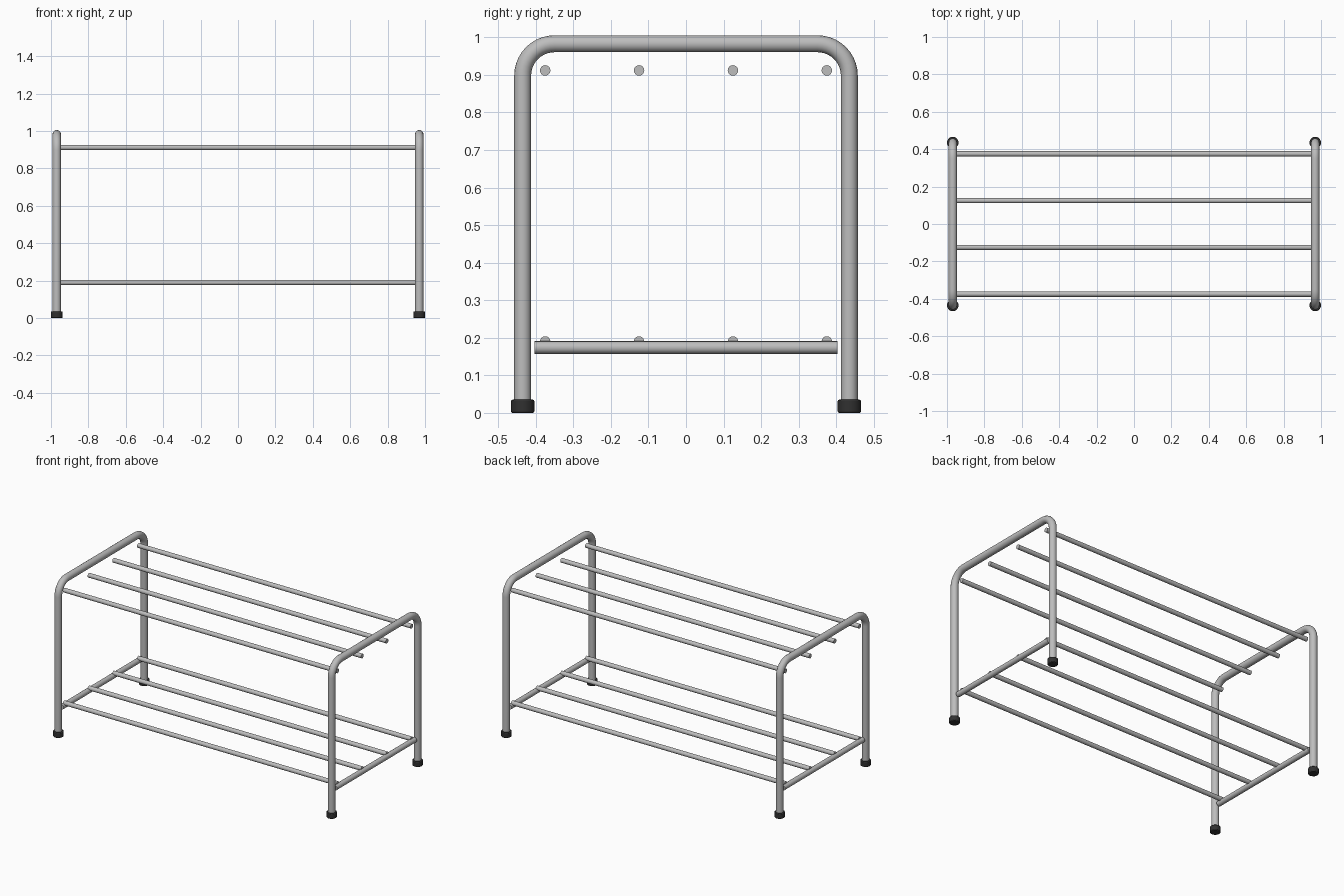
import bpy, math
from mathutils import Vector

if "Cube" in bpy.data.objects:
    bpy.data.objects.remove(bpy.data.objects["Cube"])

SIDE_X = 0.969    # x of the end frames
LEG_Y = 0.435     # y of the legs
TOP_Z = 0.983     # centre line of the frame top
TUBE_R = 0.0225
BEND_R = 0.085
RAIL_R = 0.014


def material(name, rgb):
    m = bpy.data.materials.new(name)
    m.diffuse_color = (*rgb, 1)
    m.use_nodes = True
    m.node_tree.nodes["Principled BSDF"].inputs["Base Color"].default_value = m.diffuse_color
    return m


steel = material("grey_steel", (0.51, 0.51, 0.51))
rubber = material("black_rubber", (0.03, 0.03, 0.03))


def finish(obj, name, mat):
    obj.name = name
    obj.data.materials.clear()
    obj.data.materials.append(mat)
    bpy.ops.object.shade_smooth_by_angle(angle=math.radians(40))
    return obj


def rod(name, start, end, radius, mat, sides=16):
    a, b = Vector(start), Vector(end)
    bpy.ops.mesh.primitive_cylinder_add(
        vertices=sides, radius=radius, depth=(b - a).length, location=(a + b) / 2,
        rotation=(b - a).to_track_quat('Z', 'Y').to_euler())
    return finish(bpy.context.object, name, mat)


def bent_frame(name, x):
    # Upside-down U path with rounded upper corners
    pts = [(x, -LEG_Y, 0.02)]
    for centre_y, first in ((-LEG_Y + BEND_R, 180), (LEG_Y - BEND_R, 90)):
        for i in range(11):
            t = math.radians(first - 9 * i)
            pts.append((x, centre_y + BEND_R * math.cos(t),
                        TOP_Z - BEND_R + BEND_R * math.sin(t)))
    pts.append((x, LEG_Y, 0.02))
    curve = bpy.data.curves.new(name, 'CURVE')
    curve.dimensions = '3D'
    curve.bevel_depth = TUBE_R
    curve.bevel_resolution = 6
    curve.use_fill_caps = True
    spline = curve.splines.new('POLY')
    spline.points.add(len(pts) - 1)
    for p, co in zip(spline.points, pts):
        p.co = (*co, 1)
    obj = bpy.data.objects.new(name, curve)
    bpy.context.collection.objects.link(obj)
    bpy.ops.object.select_all(action='DESELECT')
    obj.select_set(True)
    bpy.context.view_layer.objects.active = obj
    bpy.ops.object.convert(target='MESH')
    finish(bpy.context.object, name, steel)


for side, x in (("left", -SIDE_X), ("right", SIDE_X)):
    # End frame and lower crossbar
    bent_frame(side + "_frame", x)
    rod(side + "_crossbar", (x, -0.404, 0.174), (x, 0.404, 0.174), 0.0168, steel)
    # Rubber feet
    for end, y in (("front", -LEG_Y), ("back", LEG_Y)):
        foot = rod(f"{side}_{end}_foot", (x, y, 0), (x, y, 0.035), 0.031, rubber, 20)
        bevel = foot.modifiers.new("rounded_rim", 'BEVEL')
        bevel.width = 0.004
        bevel.segments = 2
        bevel.limit_method = 'ANGLE'

# Shelf rails
for level, z in (("lower", 0.19), ("upper", 0.912)):
    for i in range(4):
        y = -0.375 + 0.25 * i
        rod(f"{level}_rail_{i + 1}", (-SIDE_X, y, z), (SIDE_X, y, z), RAIL_R, steel)
